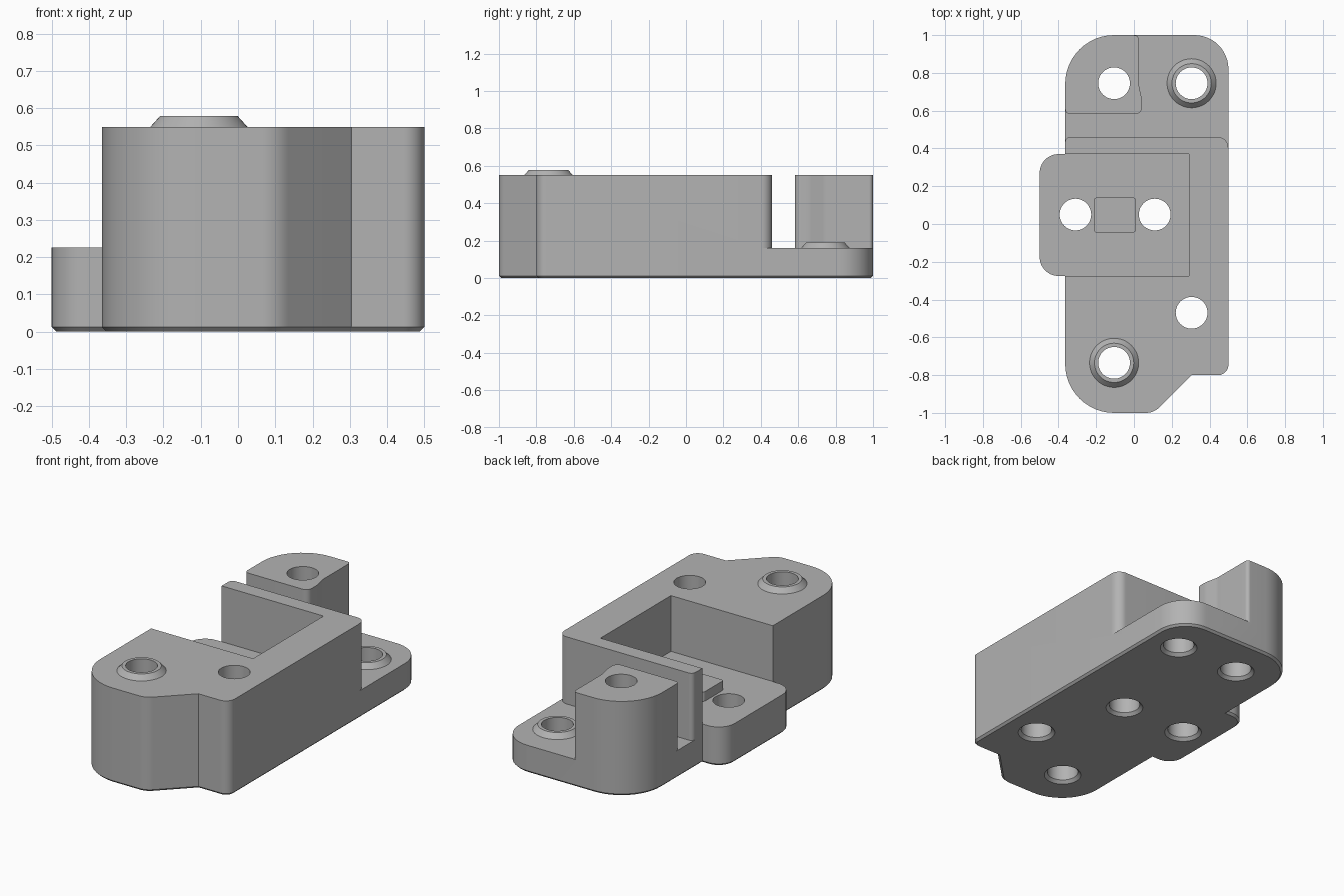
import bpy, bmesh, math
from mathutils import Vector

cube = bpy.data.objects.get("Cube")
if cube:
    bpy.data.objects.remove(cube, do_unlink=True)


def add_object(name, bm):
    bmesh.ops.recalc_face_normals(bm, faces=bm.faces)
    mesh = bpy.data.meshes.new(name)
    bm.to_mesh(mesh)
    bm.free()
    obj = bpy.data.objects.new(name, mesh)
    bpy.context.collection.objects.link(obj)
    return obj


def rounded(corners, segments=12):
    """Outline from (x, y[, radius]) corners, with arcs at the rounded ones."""
    points = []
    for i, (x, y, *radius) in enumerate(corners):
        p = Vector((x, y))
        if not radius:
            points.append(p)
            continue
        a = (Vector(corners[i - 1][:2]) - p).normalized()
        b = (Vector(corners[(i + 1) % len(corners)][:2]) - p).normalized()
        half = a.angle(b) / 2
        center = p + (a + b).normalized() * radius[0] / math.sin(half)
        start = p + a * radius[0] / math.tan(half) - center
        end = p + b * radius[0] / math.tan(half) - center
        sweep = math.pi - 2 * half
        for s in range(segments + 1):
            t = s / segments
            arc = start * math.sin((1 - t) * sweep) + end * math.sin(t * sweep)
            points.append(center + arc / math.sin(sweep))
    return points


def prism(name, corners, z0, z1, chamfer=0):
    bm = bmesh.new()
    bottom = bm.faces.new([bm.verts.new((p.x, p.y, z0)) for p in rounded(corners)])
    grown = bmesh.ops.extrude_face_region(bm, geom=[bottom], use_keep_orig=True)
    top = [g for g in grown["geom"] if isinstance(g, bmesh.types.BMVert)]
    bmesh.ops.translate(bm, verts=top, vec=(0, 0, z1 - z0))
    if chamfer:
        bmesh.ops.recalc_face_normals(bm, faces=bm.faces)
        rim = [e for e in bm.edges if all(abs(v.co.z - z0) < 1e-5 for v in e.verts)]
        bmesh.ops.bevel(bm, geom=rim, offset=chamfer, segments=1,
                        affect='EDGES', profile=0.5)
    return add_object(name, bm)


def lathe(name, x, y, profile, sides=48):
    """Closed turned solid from (radius, z) pairs."""
    bm = bmesh.new()
    rings = []
    for r, z in profile:
        angles = [math.tau * k / sides for k in range(sides)]
        rings.append([bm.verts.new((x + r * math.cos(a), y + r * math.sin(a), z))
                      for a in angles])
    for low, high in zip(rings, rings[1:]):
        for k in range(sides):
            n = (k + 1) % sides
            bm.faces.new((low[k], low[n], high[n], high[k]))
    bm.faces.new(rings[0])
    bm.faces.new(rings[-1])
    return add_object(name, bm)


def combine(target, tool, operation):
    mod = target.modifiers.new(operation.lower(), 'BOOLEAN')
    mod.operation, mod.solver, mod.object = operation, 'EXACT', tool
    bpy.context.view_layer.objects.active = target
    bpy.ops.object.modifier_apply(modifier=mod.name)
    bpy.data.objects.remove(tool, do_unlink=True)


LEFT, RIGHT, TOP, STEP, FLOOR = -0.365, 0.5, 0.55, 0.16, 0.226

# Full outline with side tab and chamfered underside
body = prism("mounting_block", [
    (LEFT, -1, 0.26), (0.105, -1, 0.1), (0.305, -0.8), (RIGHT, -0.8, 0.055),
    (RIGHT, 1, 0.18), (LEFT, 1, 0.26), (LEFT, 0.37), (-0.5, 0.37, 0.1),
    (-0.5, -0.275, 0.1), (LEFT, -0.275)], 0, TOP, 0.012)

# Open pocket above the tab
pocket = prism("pocket_cutter", [(-0.7, -0.276), (0.29, -0.276),
                                 (0.29, 0.371), (-0.7, 0.371)], FLOOR, 1)
combine(body, pocket, 'DIFFERENCE')

# Rear step, leaving the corner post standing behind a slot
side = LEFT + 0.001
step = prism("step_cutter", [
    (-0.7, 0.43), (side, 0.43), (side, 0.46, 0.025), (0.499, 0.46, 0.055),
    (0.499, 0.4), (0.7, 0.4), (0.7, 1.2), (0, 1.2), (0, 0.999),
    (0.025, 0.999, 0.02), (0.025, 0.74, 0.1), (0.042, 0.66, 0.1),
    (0.042, 0.582, 0.035), (side, 0.582, 0.025), (side, 0.61), (-0.7, 0.61)], STEP, 1)
combine(body, step, 'DIFFERENCE')

# Raised pad between the pocket holes
pad = prism("raised_pad", [(-0.212, -0.045, 0.015), (0.01, -0.045, 0.015),
                           (0.01, 0.14, 0.015), (-0.212, 0.14, 0.015)],
            FLOOR - 0.03, FLOOR + 0.055)
combine(body, pad, 'UNION')

# Tapered bosses
for x, y, z in [(-0.105, -0.735, TOP), (0.305, 0.745, STEP)]:
    boss = lathe("boss", x, y, [(0.14, z - 0.012), (0.13, z), (0.104, z + 0.029)])
    combine(body, boss, 'UNION')

# Through holes, countersunk underneath
for x, y in [(-0.105, 0.745), (0.305, 0.745), (-0.31, 0.05), (0.11, 0.05),
             (0.305, -0.47), (-0.105, -0.735)]:
    hole = lathe("hole_cutter", x, y,
                 [(0.101, -0.1), (0.101, 0), (0.084, 0.017), (0.084, 1)])
    combine(body, hole, 'DIFFERENCE')

# Single grey finish
grey = bpy.data.materials.new("plain_grey")
grey.use_nodes = True
color = (0.45, 0.45, 0.45, 1)
grey.diffuse_color = color
grey.node_tree.nodes["Principled BSDF"].inputs["Base Color"].default_value = color
body.data.materials.clear()
body.data.materials.append(grey)
for face in body.data.polygons:
    face.material_index = 0

bpy.ops.object.select_all(action='DESELECT')
body.select_set(True)
bpy.context.view_layer.objects.active = body
bpy.ops.object.shade_smooth_by_angle(angle=math.radians(25))
